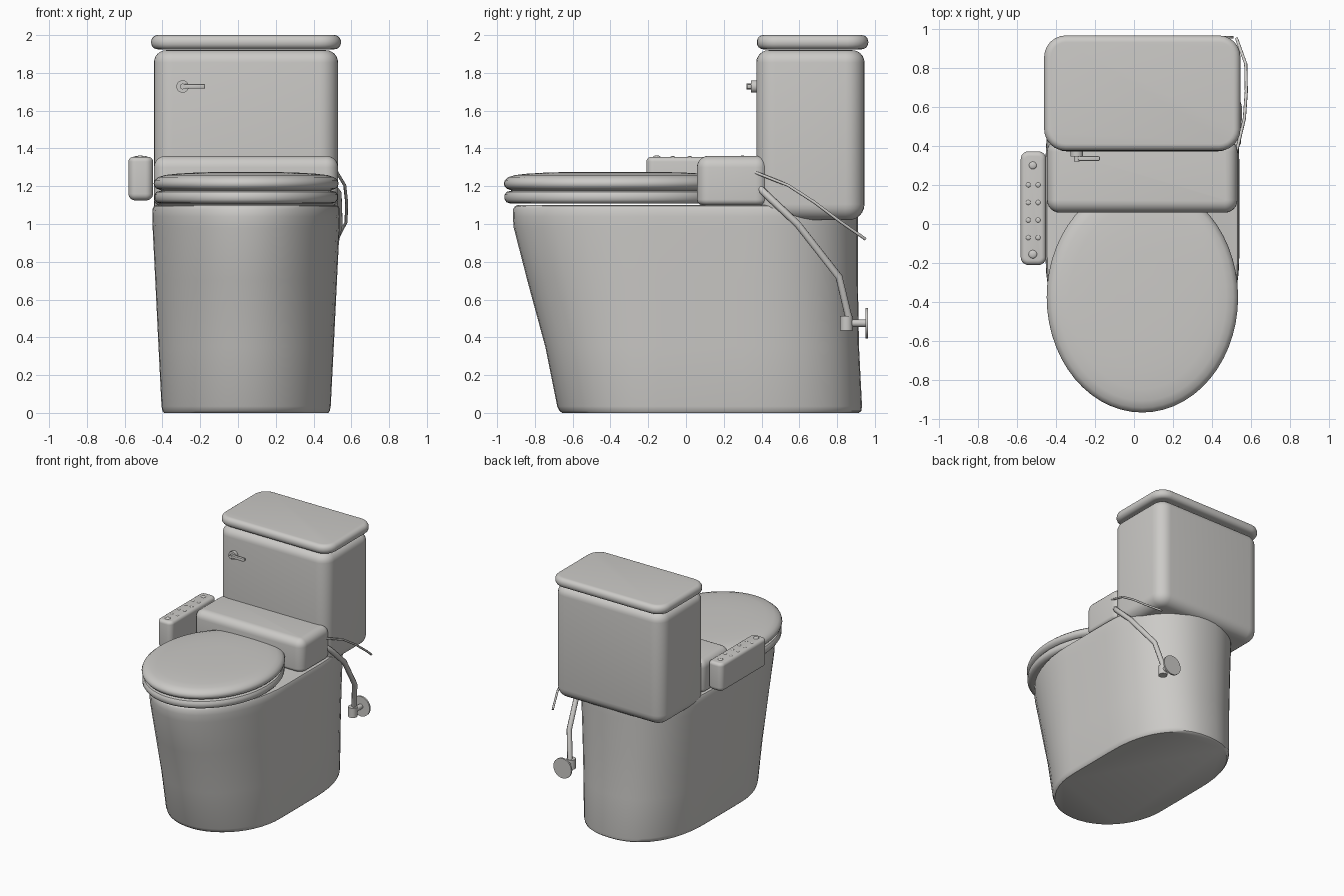
import bpy, bmesh, math
from mathutils import Vector

cube = bpy.data.objects.get("Cube")
if cube:
    bpy.data.objects.remove(cube, do_unlink=True)

grey = bpy.data.materials.new("ceramic_grey")
grey.use_nodes = True
GREY = (0.60, 0.59, 0.57, 1)
grey.diffuse_color = GREY
grey.node_tree.nodes["Principled BSDF"].inputs["Base Color"].default_value = GREY

CX = 0.043  # centre line of the bowl and tank


def finish(name, bm):
    bmesh.ops.recalc_face_normals(bm, faces=bm.faces)
    mesh = bpy.data.meshes.new(name)
    bm.to_mesh(mesh)
    bm.free()
    mesh.materials.append(grey)
    obj = bpy.data.objects.new(name, mesh)
    bpy.context.collection.objects.link(obj)
    bpy.ops.object.select_all(action="DESELECT")
    obj.select_set(True)
    bpy.context.view_layer.objects.active = obj
    bpy.ops.object.shade_smooth_by_angle(angle=math.radians(40))
    return obj


def loft(name, rings):
    """Skin a stack of equal-length point rings and cap both ends."""
    bm = bmesh.new()
    rows = [[bm.verts.new(p) for p in ring] for ring in rings]
    n = len(rows[0])
    for low, high in zip(rows, rows[1:]):
        for i in range(n):
            j = (i + 1) % n
            bm.faces.new((low[i], low[j], high[j], high[i]))
    bm.faces.new(rows[0])
    bm.faces.new(rows[-1])
    return finish(name, bm)


def rounded_box(name, x0, x1, y0, y1, z0, z1, corner, bottom, top, steps=6):
    """Box with rounded upright corners and rounded top and bottom edges."""
    levels = []
    for i in range(steps + 1):
        a = math.pi / 2 * i / steps
        levels.append((z0 + bottom * (1 - math.sin(a)), bottom * (1 - math.cos(a))))
    levels.reverse()
    levels = [(z0 + bottom * (1 - math.cos(math.pi / 2 * i / steps)),
               bottom * (1 - math.sin(math.pi / 2 * i / steps))) for i in range(steps + 1)]
    levels += [(z1 - top * (1 - math.sin(math.pi / 2 * i / steps)),
                top * (1 - math.cos(math.pi / 2 * i / steps))) for i in range(steps + 1)]
    rings = []
    for z, inset in levels:
        r = max(corner - inset, 0.006)
        ring = []
        for q, (sx, sy) in enumerate(((1, 1), (-1, 1), (-1, -1), (1, -1))):
            cx = x1 - inset - r if sx > 0 else x0 + inset + r
            cy = y1 - inset - r if sy > 0 else y0 + inset + r
            for i in range(steps + 1):
                a = math.pi / 2 * (q + i / steps)
                ring.append((cx + r * math.cos(a), cy + r * math.sin(a), z))
        rings.append(ring)
    return loft(name, rings)


def power(value, exponent):
    return math.copysign(abs(value) ** exponent, value)


def bowl_ring(z, half, front, back, n=24):
    """Long oval: elliptic front, straight sides, fuller rounded back."""
    ring = []
    for i in range(n + 1):
        a = math.pi * i / n
        ring.append((CX + half * power(math.cos(a), 0.87),
                     0.3 + (back - 0.3) * power(math.sin(a), 0.87), z))
    for i in range(n + 1):
        a = math.pi * (1 + i / n)
        ring.append((CX + half * math.cos(a), -0.15 + (front + 0.15) * -math.sin(a), z))
    return ring


def oval(name, half, length, cy, profile, n=56):
    rings = []
    for z, inset in profile:
        rings.append([(CX + (half - inset) * math.cos(math.tau * i / n),
                       cy + (length - inset) * math.sin(math.tau * i / n), z)
                      for i in range(n)])
    return loft(name, rings)


def cylinder(name, start, end, radius, sides=20):
    start, end = Vector(start), Vector(end)
    axis = end - start
    bm = bmesh.new()
    bmesh.ops.create_cone(bm, cap_ends=True, segments=sides, radius1=radius,
                          radius2=radius, depth=axis.length)
    bm.transform(axis.to_track_quat("Z", "Y").to_matrix().to_4x4())
    bmesh.ops.translate(bm, verts=bm.verts, vec=(start + end) / 2)
    return finish(name, bm)


def hose(name, points, radius):
    curve = bpy.data.curves.new(name, "CURVE")
    curve.dimensions = "3D"
    curve.bevel_depth = radius
    curve.bevel_resolution = 2
    curve.use_fill_caps = True
    line = curve.splines.new("POLY")
    line.points.add(len(points) - 1)
    for point, co in zip(line.points, points):
        point.co = (*co, 1)
    curve.materials.append(grey)
    bpy.context.collection.objects.link(bpy.data.objects.new(name, curve))


# Bowl pedestal, flaring forward towards the rim
loft("pedestal", [bowl_ring(*level) for level in (
    (0, 0.435, -0.655, 0.915), (0.01, 0.443, -0.67, 0.928), (0.035, 0.448, -0.682, 0.932),
    (0.35, 0.464, -0.745, 0.916), (0.7, 0.481, -0.84, 0.91), (0.98, 0.495, -0.912, 0.91),
    (1.04, 0.497, -0.917, 0.91), (1.08, 0.495, -0.915, 0.908),
    (1.095, 0.488, -0.905, 0.9), (1.1, 0.475, -0.89, 0.885))])

# Seat and domed seat cover
oval("seat", 0.485, 0.585, -0.375, (
    (1.108, 0.03), (1.115, 0.01), (1.13, 0), (1.155, 0), (1.17, 0.01), (1.178, 0.04)))
oval("seat_cover", 0.49, 0.59, -0.375, (
    (1.178, 0.04), (1.188, 0.015), (1.2, 0.004), (1.215, 0), (1.232, 0.006), (1.248, 0.025),
    (1.259, 0.06), (1.266, 0.12), (1.272, 0.22), (1.276, 0.36)))

# Cistern with lid
rounded_box("tank", -0.445, 0.53, 0.372, 0.945, 1.02, 1.92, 0.1, 0.085, 0.065)
rounded_box("tank_lid", -0.46, 0.545, 0.375, 0.965, 1.925, 2.0, 0.11, 0.035, 0.035)

# Washer unit behind the seat
rounded_box("washer_unit", -0.445, 0.53, 0.058, 0.435, 1.1, 1.36, 0.065, 0.03, 0.06)

# Side control panel with buttons
rounded_box("control_panel", -0.58, -0.45, -0.21, 0.372, 1.125, 1.355, 0.04, 0.035, 0.025)


def button(name, x, y, radius):
    bm = bmesh.new()
    bmesh.ops.create_uvsphere(bm, u_segments=14, v_segments=8, radius=radius)
    bmesh.ops.scale(bm, verts=bm.verts, vec=(1, 1, 0.4))
    bmesh.ops.translate(bm, verts=bm.verts, vec=(x, y, 1.354))
    finish(name, bm)


button("large_button_front", -0.518, -0.155, 0.022)
button("large_button_back", -0.518, 0.3, 0.02)
for row in range(4):
    for side in (-1, 1):
        button("small_button", -0.516 + side * 0.025, -0.07 + row * 0.09, 0.013)

# Flush handle
cylinder("flush_knob", (-0.293, 0.345, 1.728), (-0.293, 0.39, 1.728), 0.033)
cylinder("flush_stem", (-0.293, 0.32, 1.728), (-0.293, 0.35, 1.728), 0.015)
rounded_box("flush_lever", -0.3, -0.175, 0.323, 0.347, 1.717, 1.74, 0.006, 0.004, 0.004, 2)

# Water supply hose, power cable and wall valve
hose("supply_hose", [(0.5, 0.38, 1.2), (0.53, 0.42, 1.16), (0.535, 0.59, 1.0),
                     (0.475, 0.81, 0.72), (0.43, 0.865, 0.49)], 0.02)
hose("power_cable", [(0.52, 0.35, 1.28), (0.565, 0.54, 1.205), (0.575, 0.68, 1.115),
                     (0.572, 0.82, 1.01), (0.525, 0.95, 0.92)], 0.008)
VX = 0.43
cylinder("valve_body", (VX, 0.85, 0.435), (VX, 0.85, 0.512), 0.034)
cylinder("valve_pipe", (VX, 0.85, 0.475), (VX, 0.955, 0.475), 0.02)
cylinder("wall_flange", (VX, 0.95, 0.475), (VX, 0.963, 0.475), 0.08, 28)
